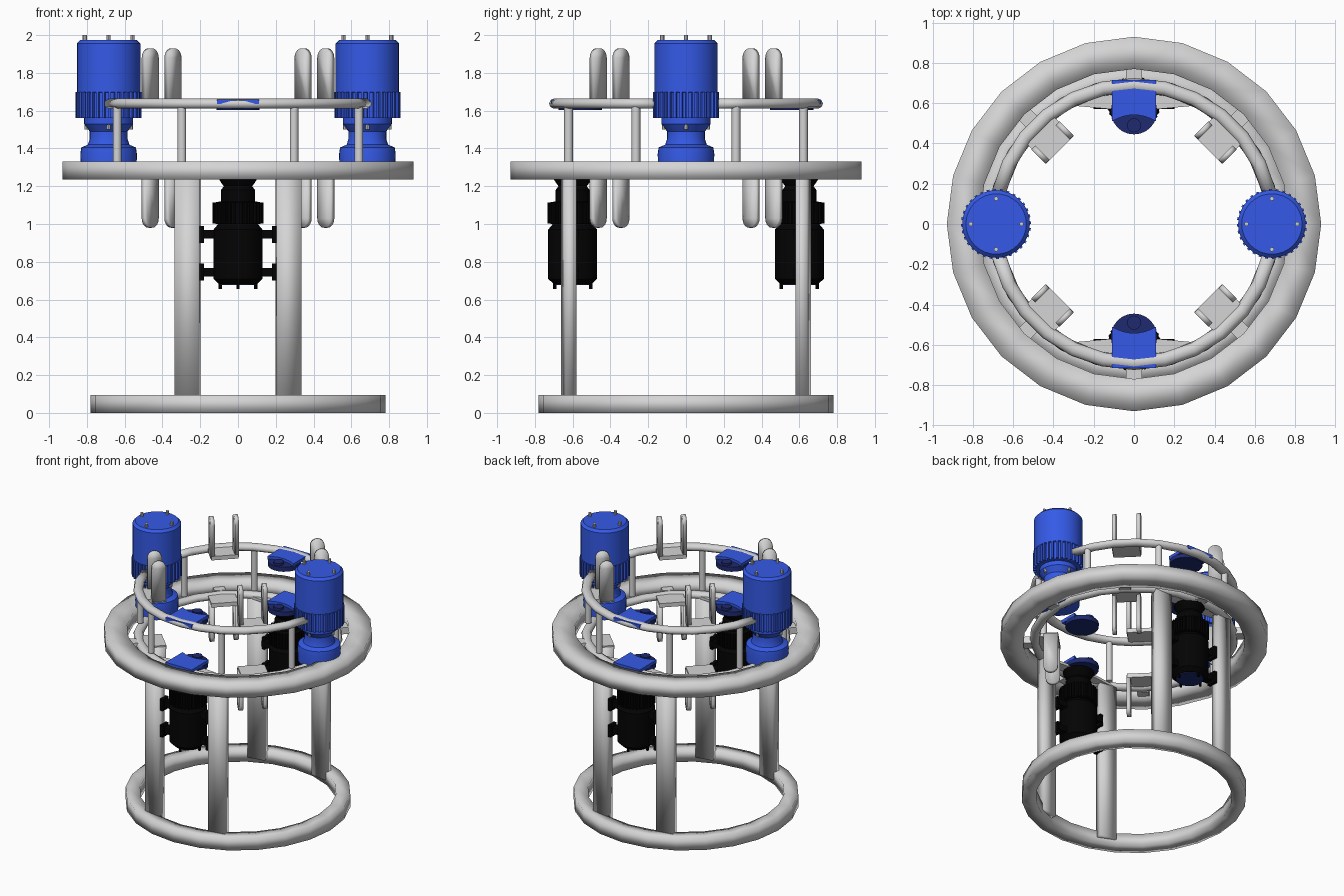
import bpy, bmesh, math
from mathutils import Matrix

if "Cube" in bpy.data.objects:
    bpy.data.objects.remove(bpy.data.objects["Cube"])

def material(name, rgb):
    m = bpy.data.materials.new(name)
    m.diffuse_color = (*rgb, 1)
    m.use_nodes = True
    m.node_tree.nodes["Principled BSDF"].inputs["Base Color"].default_value = m.diffuse_color
    return m

GREY = material("light_grey", (0.66, 0.66, 0.66))
BLUE = material("blue", (0.036, 0.105, 0.82))
NAVY = material("navy", (0.013, 0.023, 0.16))
BLACK = material("black", (0.001, 0.001, 0.001))
T = Matrix.Translation
MID = 1.455  # plane about which upper and lower frames mirror
FLIP = T((0, 0, MID)) @ Matrix.Diagonal((1, 1, -1, 1)) @ T((0, 0, -MID))

def rz(deg):
    return Matrix.Rotation(math.radians(deg), 4, 'Z')

def finish(name, bm, mat, full_smooth=False):
    bmesh.ops.recalc_face_normals(bm, faces=bm.faces)
    me = bpy.data.meshes.new(name)
    bm.to_mesh(me)
    bm.free()
    me.materials.append(mat)
    ob = bpy.data.objects.new(name, me)
    bpy.context.collection.objects.link(ob)
    if full_smooth:
        me.polygons.foreach_set("use_smooth", [True] * len(me.polygons))
        ob["full_smooth"] = True
    return ob

def box(name, size, mtx, mat, full_smooth=False):
    bm = bmesh.new()
    bmesh.ops.create_cube(bm, size=1, matrix=mtx @ Matrix.Diagonal((*size, 1)))
    return finish(name, bm, mat, full_smooth)

def cyl(name, r, h, mtx, mat, n=16):
    bm = bmesh.new()
    bmesh.ops.create_cone(bm, cap_ends=True, segments=n, radius1=r, radius2=r, depth=h, matrix=mtx)
    return finish(name, bm, mat)

def prism(name, pts, depth, mtx, mat, full_smooth=False):
    # outline in local xy, extruded symmetrically along local z
    bm = bmesh.new()
    f = bm.faces.new([bm.verts.new((x, y, -depth / 2)) for x, y in pts])
    ext = bmesh.ops.extrude_face_region(bm, geom=[f])
    vs = [g for g in ext["geom"] if isinstance(g, bmesh.types.BMVert)]
    bmesh.ops.translate(bm, verts=vs, vec=(0, 0, depth))
    bmesh.ops.transform(bm, matrix=mtx, verts=bm.verts)
    return finish(name, bm, mat, full_smooth)

def ring(name, prof, a0, a1, n, mat, full_smooth=False):
    # closed (r, z) section swept round z
    bm = bmesh.new()
    whole = abs(a1 - a0 - 360) < 1e-6
    rows = []
    for i in range(n if whole else n + 1):
        a = math.radians(a0 + (a1 - a0) * i / n)
        rows.append([bm.verts.new((r * math.cos(a), r * math.sin(a), z)) for r, z in prof])
    k = len(prof)
    for i in range(n):
        p, q = rows[i], rows[(i + 1) % len(rows)]
        for j in range(k):
            bm.faces.new((p[j], q[j], q[(j + 1) % k], p[(j + 1) % k]))
    if not whole:
        bm.faces.new(rows[0])
        bm.faces.new(rows[-1])
    return finish(name, bm, mat, full_smooth)

def lathe(name, prof, x, y, mat, n=32):
    # open (r, z) profile, capped at both ends
    bm = bmesh.new()
    rows = [[bm.verts.new((x + r * math.cos(math.tau * i / n), y + r * math.sin(math.tau * i / n), z))
             for i in range(n)] for r, z in prof]
    for p, q in zip(rows, rows[1:]):
        for i in range(n):
            bm.faces.new((p[i], p[(i + 1) % n], q[(i + 1) % n], q[i]))
    bm.faces.new(rows[0])
    bm.faces.new(rows[-1])
    return finish(name, bm, mat)

def fins(name, r0, r1, h, mtx, mat, n=32):
    pts = []
    for i in range(n):
        for f, r in ((0, r0), (.4, r0), (.45, r1), (.95, r1)):
            a = math.tau * (i + f) / n
            pts.append((r * math.cos(a), r * math.sin(a)))
    return prism(name, pts, h, mtx, mat)

# Main rings; the slim inner rings have a flattened round section
round_sec = [(.69 + .035 * math.cos(math.tau * i / 10), .028 * math.sin(math.tau * i / 10)) for i in range(10)]
ring("base_ring", [(.68, 0), (.78, 0), (.78, .095), (.68, .095)], 0, 360, 24, GREY, True)
ring("outer_ring", [(.77, 1.235), (.93, 1.235), (.93, 1.33), (.77, 1.33)], 0, 360, 24, GREY, True)
ring("lower_ring", [(r, z + 1.272) for r, z in round_sec], 0, 360, 24, GREY, True)
for s, a in (("back", 13), ("front", 193)):
    ring(s + "_upper_ring", [(r, z + 1.637) for r, z in round_sec], a, a + 154, 12, GREY, True)

# Flat segments inside the lower ring, between the leg pairs at front and back
for turn in (0, 180):
    prism("ring_web", [(-.33, .59), (-.11, .57), (.11, .57), (.33, .59), (.25, .66), (0, .70), (-.25, .66)],
          .02, rz(turn) @ T((0, 0, 1.265)), GREY)

# Spokes joining the lower ring to the outer ring
for i in range(8):
    box("spoke", (.09, .08, .05), rz(45 * i) @ T((.755, 0, 1.272)), GREY)

# Legs, posts and side brackets, one set per quadrant
for sx in (1, -1):
    for sy in (1, -1):
        box("leg", (.13, .06, 1.22), T((.268 * sx, .62 * sy, .65)) @ rz(-10 * sx * sy), GREY, True)
        cyl("wide_post", .023, .32, T((.64 * sx, .265 * sy, 1.47)), GREY)
        cyl("narrow_post", .023, .32, T((.297 * sx, .622 * sy, 1.47)), GREY)
        for z in (.945, .745):
            box("bracket_arm", (.12, .06, .045), T((.14 * sx, .6 * sy, z)), BLACK)
            box("bracket_pad", (.025, .07, .09), T((.192 * sx, .615 * sy, z)), BLACK)

# Clamps: a plate with two round-ended prongs, upper set mirrored below
prong = [(-.05, 1.63), (.05, 1.63)] + [
    (.05 * math.cos(math.pi * i / 10), 1.88 + .05 * math.sin(math.pi * i / 10)) for i in range(11)]
for side, m in (("upper", Matrix.Identity(4)), ("lower", FLIP)):
    for i in range(4):
        q = m @ rz(45 + 90 * i)
        box(side + "_clamp_plate", (.17, .19, .03), q @ T((.605, 0, 1.635)), GREY)
        for t in (-.085, .085):
            prism(side + "_clamp_prong", prong, .028,
                  q @ T((.572, t, 0)) @ Matrix.Rotation(math.pi / 2, 4, 'X'), GREY, True)

# Blue tabs with a dark hub at the inner end, on both frames
tab = [(.11, .715), (-.11, .715), (-.11, .51)] + [
    (.11 * x / 4, .542 - .032 * (x / 4) ** 2) for x in range(-3, 5)]
for level, z in (("upper", 1.637), ("lower", 1.295)):
    for turn in (0, 180):
        q = rz(turn)
        prism(level + "_tab", tab, .026, q @ T((0, 0, z + .01)), BLUE)
        cyl(level + "_tab_hub", .115, .035, q @ T((0, .56, z - .015)), NAVY, 24)
        cyl(level + "_tab_pin", .035, .05, q @ T((0, .49, z - .005)), NAVY)

# Blue motors, upright at the sides
blue_prof = [(.10, 1.265), (.147, 1.28), (.15, 1.37), (.145, 1.405), (.11, 1.42), (.10, 1.45),
             (.10, 1.49), (.13, 1.53), (.13, 1.565), (.157, 1.565), (.157, 1.695),
             (.168, 1.70), (.168, 1.955), (.15, 1.973)]
for sx in (1, -1):
    x = .685 * sx
    lathe("blue_motor", blue_prof, x, 0, BLUE)
    fins("blue_motor_fins", .174, .155, .135, T((x, 0, 1.63)), BLUE)
    for i in range(4):
        cyl("motor_screw", .011, .04, T((x, 0, 0)) @ rz(90 * i) @ T((.126, 0, 1.98)), GREY, 8)
        cyl("neck_screw", .011, .05, T((x, 0, 0)) @ rz(90 * i) @ T((.117, 0, 1.525)), GREY, 8)

# Black motors, hanging at front and back
black_prof = [(.10, .682), (.13, .71), (.13, .97), (.105, 1.0), (.118, 1.0), (.118, 1.115),
              (.09, 1.12), (.09, 1.18), (.075, 1.2), (.09, 1.22), (.11, 1.255)]
for sy in (1, -1):
    y = .6 * sy
    lathe("black_motor", black_prof, 0, y, BLACK)
    fins("black_motor_fins", .134, .117, .11, T((0, y, 1.058)), BLACK)
    cyl("black_motor_end_cap", .095, .008, T((0, y, .68)), NAVY, 32)
    for i in range(4):
        cyl("black_motor_screw", .009, .04, T((0, y, 0)) @ rz(90 * i) @ T((.095, 0, .677)), BLACK, 8)

# Smooth curved faces, keep edges crisp
obs = [o for o in bpy.data.objects if o.type == 'MESH' and not o.get("full_smooth")]
for o in obs:
    o.select_set(True)
bpy.context.view_layer.objects.active = obs[0]
bpy.ops.object.shade_smooth_by_angle(angle=math.radians(35))
